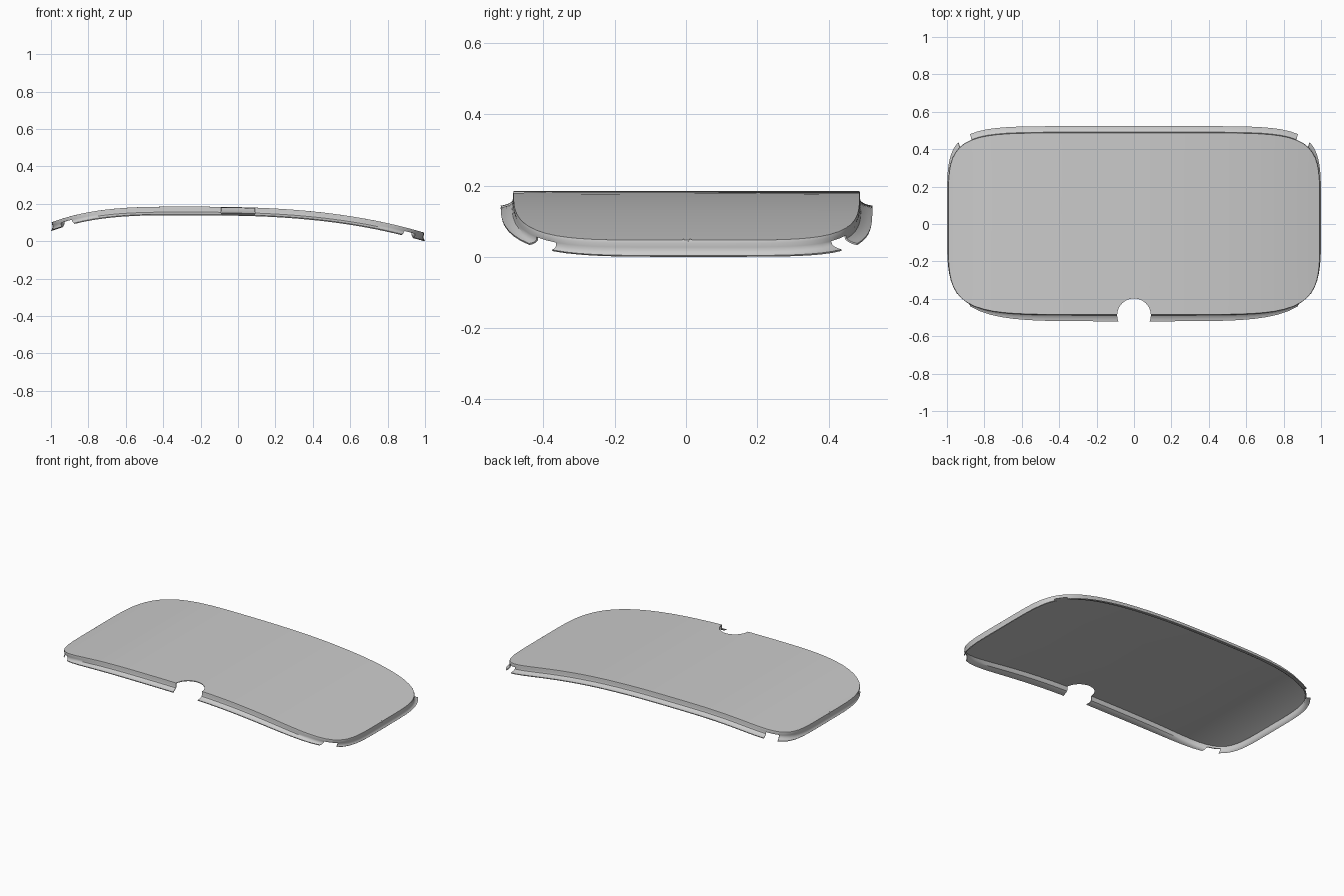
import bpy, bmesh, math

old = bpy.data.objects.get("Cube")
if old:
    bpy.data.objects.remove(old, do_unlink=True)

mat = bpy.data.materials.new("plain_grey")
mat.use_nodes = True
GREY = (0.6, 0.6, 0.6, 1)
mat.diffuse_color = GREY
mat.node_tree.nodes["Principled BSDF"].inputs["Base Color"].default_value = GREY

N = 36      # samples per quarter of the outline
ROWS = 6    # plate divisions from back to front


def crown(x):
    """Height of the curved panel, steeper towards +x."""
    if x < -0.3:
        return 0.187 - 0.085 * ((-0.3 - x) / 0.7) ** 3.1
    return 0.187 - 0.14 * ((x + 0.3) / 1.3) ** 2.75


def outline(a, b, p, q, side, drop):
    """Half of a rounded rectangle from +x to -x on one side."""
    pts = []
    for i in range(2 * N + 1):
        u = min(i, 2 * N - i) / N
        s = u ** 3 / (u ** 3 + (1 - u) ** 3)
        t = s * math.pi / 2
        x = a * max(math.cos(t), 0) ** (2 / p)
        if i == N:
            x = 0
        y = side * b * math.sin(t) ** (2 / q)
        x = x if i <= N else -x
        pts.append((x, y, crown(x) - drop))
    return pts


# Rim section: drop, half length, outward growth, blend to the lip outline
rim = [(0, 0.993, 0, 0), (0.008, 0.995, 0.002, 0.05), (0.02, 0.992, 0.001, 0.1),
       (0.029, 0.992, 0.004, 0.25), (0.035, 0.994, 0.013, 0.5),
       (0.039, 0.997, 0.025, 0.8), (0.041, 1.0, 0.036, 1)]

bm = bmesh.new()
rings = []
for drop, a, grow, k in rim:
    back = outline(a, 0.487 + grow, 7.5, 5.5, 1, drop)
    front = outline(a, 0.484 + grow, 6.5 - 1.3 * k, 4.8 - 0.6 * k, -1, drop)
    back = [bm.verts.new(c) for c in back]
    front = [back[0]] + [bm.verts.new(c) for c in front[1:-1]] + [back[-1]]
    rings.append((back, front))

# Curved plate, spanned from the back edge to the front edge
columns = []
for vb, vf in zip(*rings[0]):
    col = [vb]
    if vb is not vf:
        for j in range(1, ROWS):
            c = vb.co.lerp(vf.co, j / ROWS)
            c.z = crown(c.x)
            col.append(bm.verts.new(c))
        col.append(vf)
    columns.append(col)
for c0, c1 in zip(columns, columns[1:]):
    for j in range(ROWS):
        quad = [c0[min(j, len(c0) - 1)], c0[min(j + 1, len(c0) - 1)],
                c1[min(j + 1, len(c1) - 1)], c1[min(j, len(c1) - 1)]]
        bm.faces.new(list(dict.fromkeys(quad)))

# Flared rim, with a gap in the lip at each corner
for level, (upper, lower) in enumerate(zip(rings, rings[1:])):
    for half in (0, 1):
        u, w, lip = upper[half], lower[half], rings[-1][half]
        for i in range(2 * N):
            mid = abs(lip[i].co.x + lip[i + 1].co.x) / 2
            if level >= 2 and 0.875 < mid < 0.945:
                continue
            bm.faces.new((u[i], u[i + 1], w[i + 1], w[i]))

loose = [v for v in bm.verts if not v.link_faces]
bmesh.ops.delete(bm, geom=loose, context='VERTS')
bmesh.ops.recalc_face_normals(bm, faces=bm.faces)
if max(bm.faces, key=lambda f: f.calc_center_median().z).normal.z < 0:
    bmesh.ops.reverse_faces(bm, faces=bm.faces)
mesh = bpy.data.meshes.new("lid_shell")
bm.to_mesh(mesh)
bm.free()
lid = bpy.data.objects.new("lid_shell", mesh)
bpy.context.collection.objects.link(lid)
mesh.materials.append(mat)

# Finger notch in the middle of the front edge
bpy.ops.mesh.primitive_cylinder_add(vertices=48, radius=0.09, depth=1, location=(0, -0.488, 0.15))
cutter = bpy.context.object
cutter.name = "notch_cutter"
cutter.hide_render = True
cutter.data.materials.append(mat)

bpy.ops.object.select_all(action='DESELECT')
lid.select_set(True)
bpy.context.view_layer.objects.active = lid
solid = lid.modifiers.new("thickness", 'SOLIDIFY')
solid.thickness = 0.005
solid.offset = -1
cut = lid.modifiers.new("notch", 'BOOLEAN')
cut.operation = 'DIFFERENCE'
cut.solver = 'EXACT'
cut.object = cutter
bpy.ops.object.modifier_apply(modifier="thickness")
bpy.ops.object.modifier_apply(modifier="notch")
bpy.data.objects.remove(cutter, do_unlink=True)

# Stand the lid on the ground
low = min(v.co.z for v in lid.data.vertices)
for v in lid.data.vertices:
    v.co.z -= low
bpy.ops.object.shade_smooth_by_angle(angle=math.radians(35))
